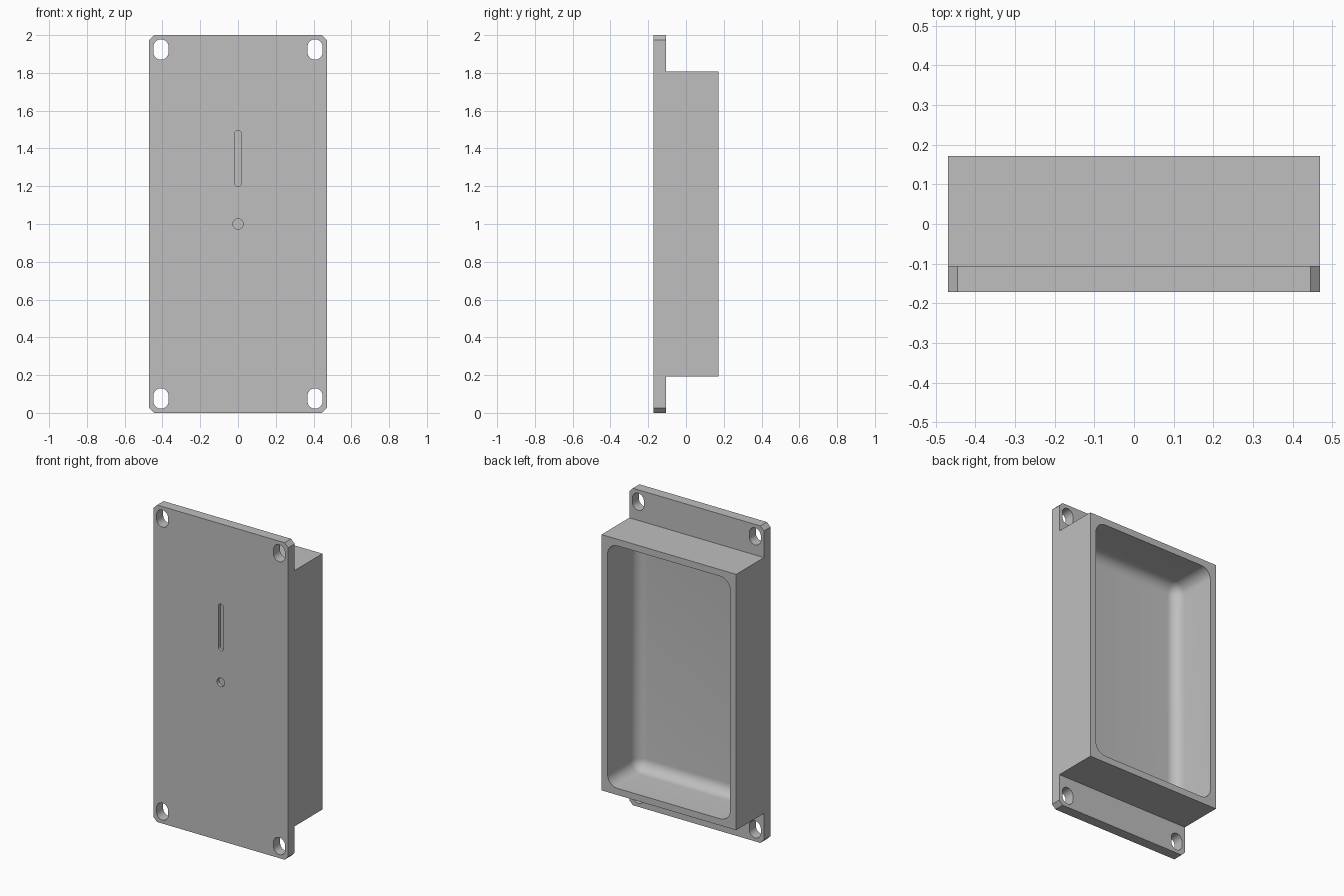
import bpy, bmesh, math
from mathutils import Vector

cube = bpy.data.objects.get("Cube")
if cube:
    bpy.data.objects.remove(cube, do_unlink=True)

W, D, H = 0.47, 0.171, 2.0      # half width, half depth, height
FLANGE_Y = -0.106               # rear face of the mounting flanges
BOX_Z = 0.193                   # flange length at each end
WALL, FILLET, CHAMFER = 0.042, 0.07, 0.025

grey = bpy.data.materials.new("mid grey")
grey.use_nodes = True
grey.diffuse_color = (0.52, 0.52, 0.52, 1)
grey.node_tree.nodes["Principled BSDF"].inputs["Base Color"].default_value = grey.diffuse_color


def make_object(name, bm):
    bmesh.ops.recalc_face_normals(bm, faces=bm.faces)
    mesh = bpy.data.meshes.new(name)
    bm.to_mesh(mesh)
    bm.free()
    mesh.materials.append(grey)
    obj = bpy.data.objects.new(name, mesh)
    bpy.context.collection.objects.link(obj)
    return obj


def prism(points, offset):
    bm = bmesh.new()
    face = bm.faces.new([bm.verts.new(p) for p in points])
    new = bmesh.ops.extrude_face_region(bm, geom=[face])["geom"]
    bmesh.ops.translate(bm, vec=offset, verts=[v for v in new if isinstance(v, bmesh.types.BMVert)])
    return bm


def slot_cutter(name, x, z, radius, straight, y0, y1, steps=16):
    """Upright round-ended cutter; a straight length of zero gives a plain circle."""
    points = []
    for side in (1, -1):
        for i in range(steps + (1 if straight else 0)):
            a = math.pi * i / steps + (0 if side > 0 else math.pi)
            points.append((x + radius * math.cos(a), y0, z + side * straight / 2 + radius * math.sin(a)))
    return make_object(name, prism(points, Vector((0, y1 - y0, 0))))


# Enclosure body: side profile swept across the width, flange corners chamfered
profile = [(-D, 0), (FLANGE_Y, 0), (FLANGE_Y, BOX_Z), (D, BOX_Z),
           (D, H - BOX_Z), (FLANGE_Y, H - BOX_Z), (FLANGE_Y, H), (-D, H)]
bm = prism([(-W, y, z) for y, z in profile], Vector((2 * W, 0, 0)))
corners = []
for e in bm.edges:
    a, b = (v.co for v in e.verts)
    if abs(a.x - b.x) < 1e-5 and abs(a.z - b.z) < 1e-5 and (a.z < 0.01 or a.z > H - 0.01):
        corners.append(e)
bmesh.ops.bevel(bm, geom=corners, offset=CHAMFER, segments=1, affect='EDGES')
body = make_object("enclosure_body", bm)

# Rear cavity with rounded edges and floor
bm = bmesh.new()
bmesh.ops.create_cube(bm, size=1)
floor_y, out_y = -D + WALL, D + 0.2
bmesh.ops.scale(bm, vec=(2 * (W - WALL), out_y - floor_y, H - 2 * (BOX_Z + WALL)), verts=bm.verts)
bmesh.ops.translate(bm, vec=(0, (out_y + floor_y) / 2, H / 2), verts=bm.verts)
bmesh.ops.bevel(bm, geom=list(bm.edges), offset=FILLET, segments=10, profile=0.5, affect='EDGES')
cutters = [make_object("cavity_cutter", bm)]

# Mounting slots through the flanges
for x in (-0.408, 0.408):
    for z in (0.076, H - 0.076):
        cutters.append(slot_cutter("mounting_slot_cutter", x, z, 0.04, 0.028, -D - 0.1, FLANGE_Y + 0.05))

# Blind slot and round recess in the front
cutters.append(slot_cutter("front_slot_cutter", 0, 1.347, 0.018, 0.26, -D - 0.1, -D + 0.021))
cutters.append(slot_cutter("front_recess_cutter", 0, 1.0, 0.027, 0, -D - 0.1, -D + 0.021))

bpy.ops.object.select_all(action='DESELECT')
body.select_set(True)
bpy.context.view_layer.objects.active = body
for cutter in cutters:
    cutter.hide_render = True
    mod = body.modifiers.new("cut", 'BOOLEAN')
    mod.operation = 'DIFFERENCE'
    mod.solver = 'EXACT'
    mod.object = cutter
    bpy.ops.object.modifier_apply(modifier=mod.name)
for cutter in cutters:
    bpy.data.objects.remove(cutter, do_unlink=True)

bpy.ops.object.shade_smooth_by_angle(angle=math.radians(30))
